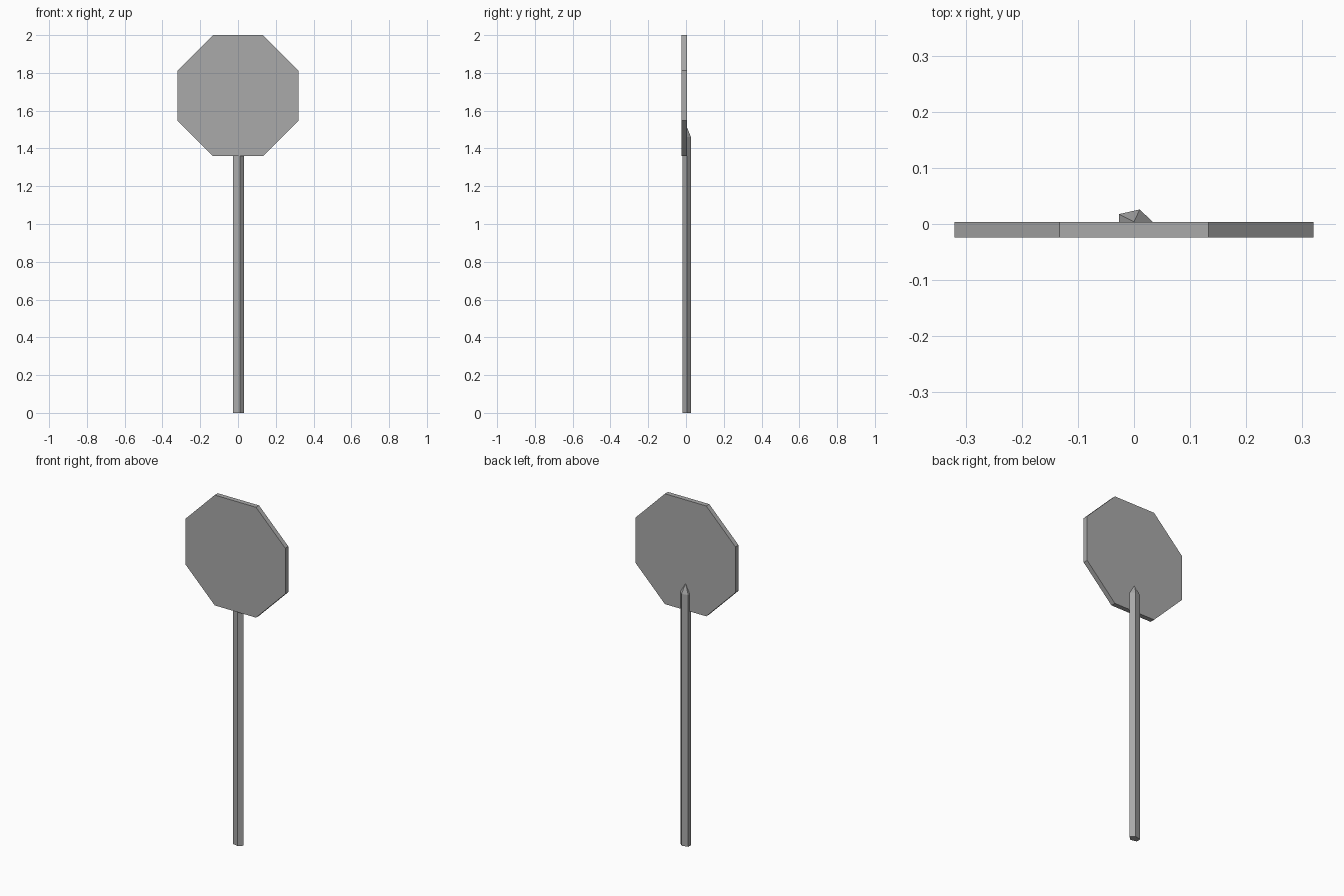
import bpy
import bmesh
from math import pi
from mathutils import Matrix, Vector

cube = bpy.data.objects.get("Cube")
if cube:
    bpy.data.objects.remove(cube, do_unlink=True)

# One plain grey for everything
GREY = (0.4, 0.4, 0.4, 1)
grey = bpy.data.materials.new("plain grey")
grey.use_nodes = True
grey.diffuse_color = GREY
grey.node_tree.nodes["Principled BSDF"].inputs["Base Color"].default_value = GREY


def add_object(name, bm):
    bmesh.ops.recalc_face_normals(bm, faces=bm.faces)
    mesh = bpy.data.meshes.new(name)
    bm.to_mesh(mesh)
    bm.free()
    mesh.materials.append(grey)
    obj = bpy.data.objects.new(name, mesh)
    bpy.context.collection.objects.link(obj)
    return obj


def prism(sides, radius, depth, matrix):
    bm = bmesh.new()
    bmesh.ops.create_cone(bm, cap_ends=True, segments=sides, radius1=radius,
                          radius2=radius, depth=depth, matrix=matrix)
    return bm


# Octagonal sign board, flat edges up and down
board = prism(8, 0.3464, 0.028, Matrix.Translation((0, -0.01, 1.68))
              @ Matrix.Rotation(pi / 2, 4, "X") @ Matrix.Rotation(pi / 8, 4, "Z"))
add_object("sign_board", board)

# Flattened five-sided post, one corner towards +x, with a pointed tip
SHOULDER, TIP, POST_Y = 1.46, 1.515, 0.004
ring = [Matrix.Rotation(i * 2 * pi / 5, 3, "Z") @ Vector((0.033, 0, 0)) for i in range(5)]
post = bmesh.new()
base = post.faces.new([post.verts.new((p.x, POST_Y + 0.7 * p.y, 0)) for p in ring])
extruded = bmesh.ops.extrude_face_region(post, geom=[base], use_keep_orig=True)["geom"]
top = next(g for g in extruded if isinstance(g, bmesh.types.BMFace))
bmesh.ops.translate(post, verts=top.verts, vec=(0, 0, SHOULDER))
tip = bmesh.ops.poke(post, faces=[top])["verts"][0]
tip.co = (0, POST_Y, TIP)
add_object("post", post)
